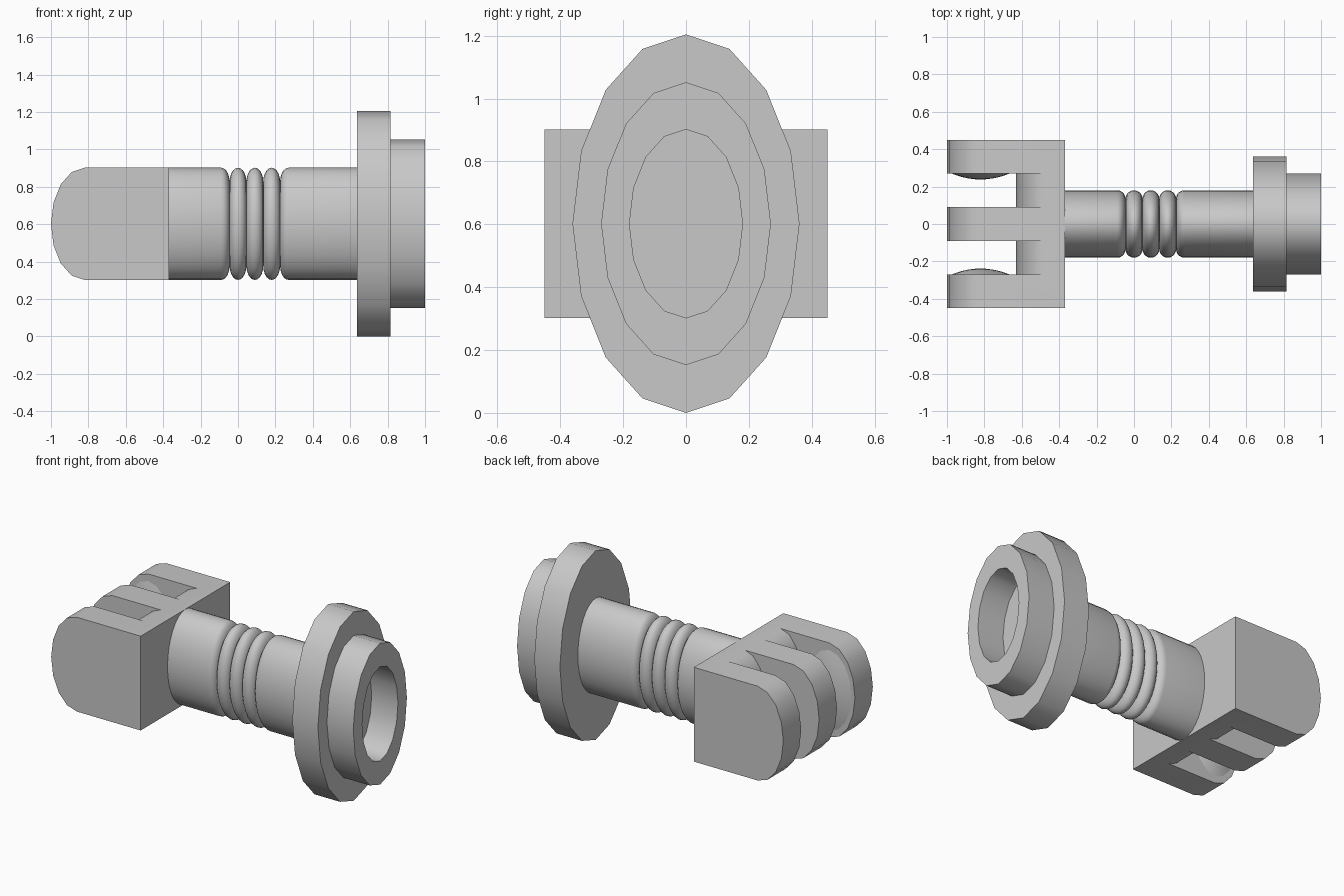
import bpy, bmesh, math

if "Cube" in bpy.data.objects:
    bpy.data.objects.remove(bpy.data.objects["Cube"])

ZC = 0.602      # height of the main axis
FLAT = 0.6      # squash of every round section in y

gray = bpy.data.materials.new("light gray")
gray.diffuse_color = (0.58, 0.58, 0.58, 1)
gray.use_nodes = True
gray.node_tree.nodes["Principled BSDF"].inputs["Base Color"].default_value = gray.diffuse_color


def make(name, bm):
    bmesh.ops.recalc_face_normals(bm, faces=bm.faces[:])
    me = bpy.data.meshes.new(name)
    bm.to_mesh(me)
    bm.free()
    me.materials.append(gray)
    ob = bpy.data.objects.new(name, me)
    bpy.context.collection.objects.link(ob)
    return ob


def smooth(ob, deg=40):
    ob.data.shade_smooth()
    ob.data.set_sharp_from_angle(angle=math.radians(deg))


def loft(name, rings):
    """Join rings of points, capping both ends."""
    bm = bmesh.new()
    loops = [[bm.verts.new(p) for p in ring] for ring in rings]
    n = len(loops[0])
    for a, b in zip(loops, loops[1:]):
        for i in range(n):
            j = (i + 1) % n
            bm.faces.new((a[i], a[j], b[j], b[i]))
    bm.faces.new(loops[0])
    bm.faces.new(loops[-1])
    return make(name, bm)


def lathe(name, profile, sides):
    """Elliptical turning about the x axis from (x, radius) points."""
    ang = [2 * math.pi * i / sides for i in range(sides)]
    ob = loft(name, [[(x, r * FLAT * math.sin(a), ZC + r * math.cos(a)) for a in ang]
                     for x, r in profile])
    smooth(ob)


def prism(name, outline, y0, y1):
    return loft(name, [[(x, y, z) for x, z in outline] for y in (y0, y1)])


def nose(xc, rx, n=8):
    """Half ellipse bulging to -x, from bottom to top."""
    return [(xc - rx * math.sin(math.pi * i / n), ZC - 0.3 * math.cos(math.pi * i / n))
            for i in range(n + 1)]


# Stepped end flange with a blind hole
lathe("end_flange", [(0.635, 0.602), (0.815, 0.602), (0.815, 0.45), (1.0, 0.45),
                     (1.0, 0.30), (0.815, 0.30)], 16)

# Shaft with three rounded ridges
W, D, R = 0.045, 0.075, 0.30
shaft = [(-0.37, R)]
shaft += [(-0.09 + W * math.sin(t), R - D + D * math.cos(t))
          for t in (math.pi / 2 * i / 5 for i in range(6))]
for c in (0.0, 0.09, 0.18):
    shaft += [(c - W * math.cos(t), R - D + D * math.sin(t))
              for t in (math.pi * i / 10 for i in range(1, 11))]
shaft += [(0.27 - W * math.cos(t), R - D + D * math.sin(t))
          for t in (math.pi / 2 * i / 5 for i in range(1, 6))]
shaft.append((0.635, R))
lathe("ridged_shaft", shaft, 32)

# Hinge fork: rounded block with two slots cut out
fork = prism("hinge_fork", nose(-0.82, 0.18) + [(-0.37, ZC + 0.3), (-0.37, ZC - 0.3)],
             -0.45, 0.45)
slot = ([(-1.1, ZC - 0.4), (-0.48, ZC - 0.4)] + nose(-0.48, 0.15)
        + [(-0.48, ZC + 0.4), (-1.1, ZC + 0.4)])
for s in (-1, 1):
    cutter = prism("slot_cutter", slot, s * 0.09, s * 0.27)
    cutter.hide_render = True
    mod = fork.modifiers.new("slot", 'BOOLEAN')
    mod.operation = 'DIFFERENCE'
    mod.solver = 'EXACT'
    mod.object = cutter
    bpy.context.view_layer.objects.active = fork
    bpy.ops.object.modifier_apply(modifier=mod.name)
    bpy.data.objects.remove(cutter)
smooth(fork)

# Shallow domes on the inner faces of the outer fingers
for s, side in ((-1, "front"), (1, "back")):
    rings = []
    for k in (1.0, 0.85, 0.65, 0.42, 0.18, 0.02):
        y = s * (0.27 - 0.032 * (1 - k * k))
        rings.append([(-0.82 + 0.155 * k * math.cos(a), y, ZC + 0.255 * k * math.sin(a))
                      for a in (2 * math.pi * i / 16 for i in range(16))])
    smooth(loft("finger_dome_" + side, rings))
